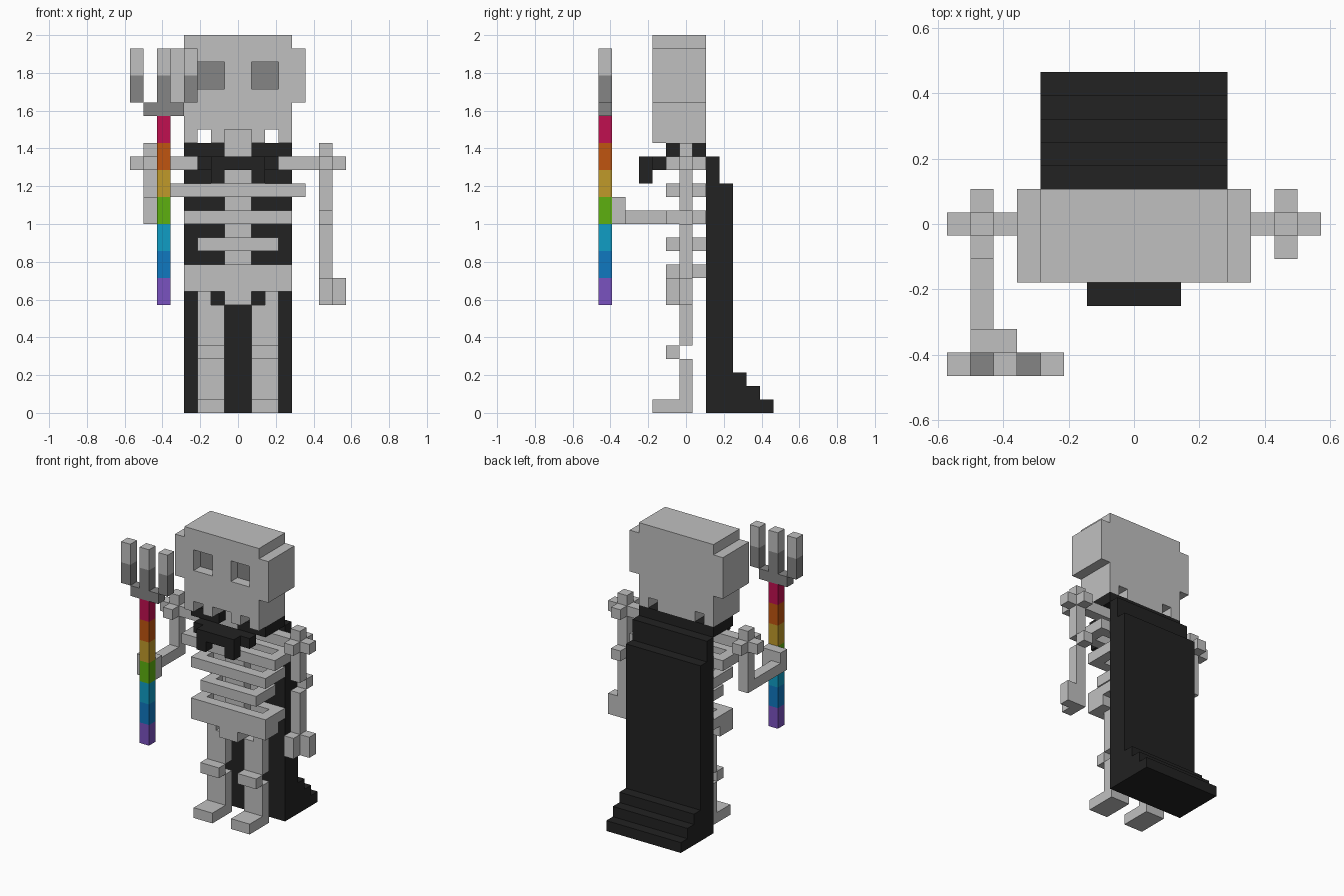
import bpy
import bmesh
from itertools import product
from mathutils import Vector

U = 2 / 28  # edge length of one block

cube = bpy.data.objects.get("Cube")
if cube:
    bpy.data.objects.remove(cube, do_unlink=True)


def material(name, hex_code):
    """Flat material from an sRGB hex code."""
    srgb = [c / 255 for c in bytes.fromhex(hex_code)]
    rgba = [c / 12.92 if c < 0.04 else ((c + 0.055) / 1.055) ** 2.4 for c in srgb] + [1]
    mat = bpy.data.materials.new(name)
    mat.use_nodes = True
    mat.diffuse_color = rgba
    mat.node_tree.nodes["Principled BSDF"].inputs["Base Color"].default_value = rgba
    return mat


bone = material("bone_grey", "C0C0C0")
dark = material("dark_grey", "858585")
black = material("cloth_black", "222222")


def cells(boxes, mirror=False):
    """Block cells covered by boxes given as (x0, x1, y0, y1, z0, z1)."""
    filled = set()
    for x0, x1, y0, y1, z0, z1 in boxes:
        for x, y, z in product(range(x0, x1), range(y0, y1), range(z0, z1)):
            filled.add((x, y, z))
            if mirror:
                filled.add((-1 - x, y, z))
    return filled


def part(name, mat, boxes, mirror=False, cut=(), extra=None, rule=None):
    """Outer skin of a union of block boxes, minus the mirrored cut boxes."""
    filled = cells(boxes, mirror) - cells(cut, True)
    bm = bmesh.new()
    verts = {}

    def corner(p):
        if p not in verts:
            verts[p] = bm.verts.new((p[0] * U, (p[1] - 0.5) * U, p[2] * U))
        return verts[p]

    for cell in filled:
        for axis, side in product(range(3), (0, 1)):
            step = list(cell)
            step[axis] += 2 * side - 1
            if tuple(step) in filled:
                continue
            quad = []
            for a, b in ((0, 0), (1, 0), (1, 1), (0, 1)):
                p = list(cell)
                p[axis] += side
                p[(axis + 1) % 3] += a
                p[(axis + 2) % 3] += b
                quad.append(corner(tuple(p)))
            face = bm.faces.new(quad if side else quad[::-1])
            if rule and rule(Vector(step) - Vector(cell), cell):
                face.material_index = 1
    mesh = bpy.data.meshes.new(name)
    bm.to_mesh(mesh)
    bm.free()
    mesh.materials.append(mat)
    if extra:
        mesh.materials.append(extra)
    obj = bpy.data.objects.new(name, mesh)
    bpy.context.collection.objects.link(obj)
    return obj


def ring(half, z):
    """Right and left halves of a closed rib around the spine."""
    return [(0, half, -1, 0, z, z + 1), (half - 1, half, 0, 1, z, z + 1),
            (0, half, 1, 2, z, z + 1)]


# Skull with sunken dark eyes and gaps between the teeth
part("skull", bone,
     [(0, 4, -2, 2, 20, 28), (4, 5, -2, 2, 23, 27)], mirror=True,
     cut=[(1, 3, -2, -1, 24, 26), (2, 3, -2, 2, 20, 21), (0, 1, -2, 0, 20, 21)],
     extra=dark, rule=lambda n, c: n.y < 0 and c[1] == -1)

# Torso
part("spine", bone, [(-1, 1, 0, 1, 9, 20)])
for label, half, z in (("upper", 5, 16), ("middle", 4, 14), ("lower", 3, 12)):
    part(label + "_rib", bone, ring(half, z), mirror=True)
part("pelvis", bone,
     ring(4, 10) + [(0, 4, -1, 1, 9, 10), (0, 1, -1, 1, 8, 9), (2, 3, 0, 1, 8, 9)],
     mirror=True)
part("collarbone", bone, [(-5, 5, 0, 1, 18, 19)])

# Legs with kneecaps set forward
for side, x in (("left", 1), ("right", -3)):
    part(side + "_leg", bone,
         [(x, x + 2, 0, 1, 5, 8), (x, x + 2, -1, 0, 4, 5),
          (x, x + 2, 0, 1, 0, 4), (x, x + 2, -2, 0, 0, 1)])


def shoulder(x):
    return [(x - 1, x + 2, 0, 1, 18, 19), (x, x + 1, -1, 2, 18, 19), (x, x + 1, 0, 1, 15, 20)]


# Hanging left arm, right arm reaching forward
part("left_arm", bone,
     shoulder(6) + [(6, 7, 1, 2, 14, 15), (6, 7, 0, 1, 8, 14),
                    (6, 7, -1, 0, 8, 10), (7, 8, 0, 1, 8, 10)])
part("right_arm", bone,
     shoulder(-7) + [(-7, -6, -4, 1, 14, 15), (-7, -5, -5, -4, 14, 16)])

# Collar, clasp and stepped cape
part("collar", black,
     [(1, 4, -1, 2, 19, 20), (0, 1, 1, 2, 19, 20)], mirror=True)
part("clasp", black,
     [(0, 3, -2, -1, 18, 19), (0, 2, -3, -2, 18, 19), (1, 2, -3, -2, 17, 18)], mirror=True)
part("cape", black,
     [(-4, 4, 2, 3, 0, 19), (-4, 4, 3, 4, 0, 17)]
     + [(-4, 4, 3 + i, 4 + i, 0, 4 - i) for i in (1, 2, 3)])

# Trident with a rainbow shaft
bands = {"purple": "7A52C0", "blue": "1078C0", "cyan": "109DC5", "green": "5DB010",
         "yellow": "C09A2A", "orange": "C05510", "red": "C01050"}
for i, (colour, code) in enumerate(bands.items()):
    part("shaft_" + colour, material(colour, code), [(-6, -5, -6, -5, 8 + 2 * i, 10 + 2 * i)])
part("trident_fork", dark,
     [(-7, -4, -6, -5, 22, 23)] + [(x, x + 1, -6, -5, 23, 25) for x in (-8, -6, -4)])
part("trident_tips", bone, [(x, x + 1, -6, -5, 25, 27) for x in (-8, -6, -4)])
